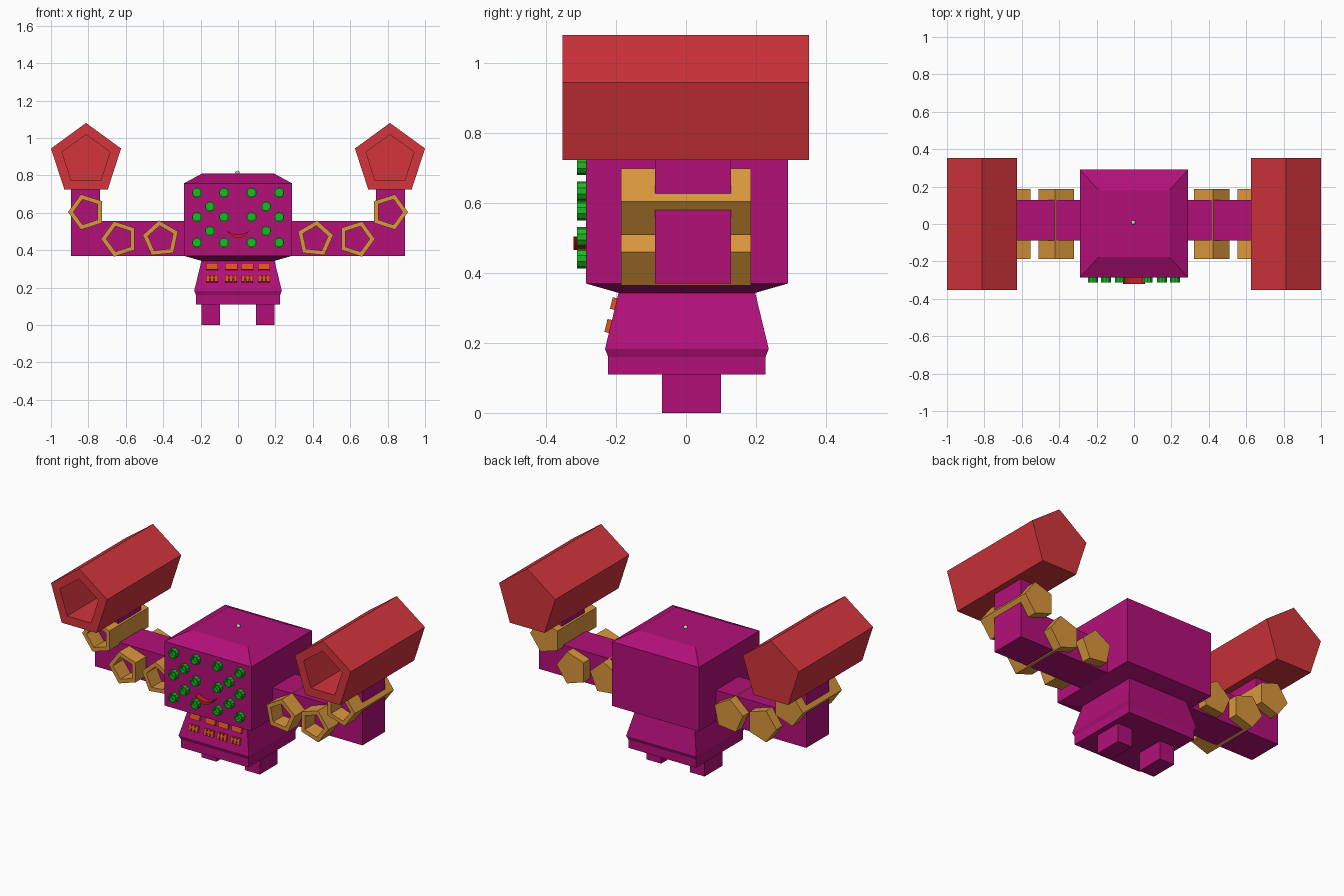
import bpy, bmesh
from math import sin, cos, pi, radians, atan2

if "Cube" in bpy.data.objects:
    bpy.data.objects.remove(bpy.data.objects["Cube"])


def material(name, rgb):
    m = bpy.data.materials.new(name)
    m.diffuse_color = (*rgb, 1)
    m.use_nodes = True
    m.node_tree.nodes["Principled BSDF"].inputs["Base Color"].default_value = m.diffuse_color
    return m


PURPLE = material("purple", (0.45, 0.005, 0.19))
RED = material("red", (0.65, 0.035, 0.045))
OCHRE = material("ochre", (0.70, 0.31, 0.045))
GREEN = material("green", (0.01, 0.50, 0.015))
ORANGE = material("orange", (0.75, 0.09, 0.015))
SMILE = material("smile_red", (0.60, 0.015, 0.015))


def build(name, rings, mat):
    """Skin a list of equal-length vertex rings and cap both ends."""
    bm = bmesh.new()
    loops = [[bm.verts.new(p) for p in ring] for ring in rings]
    n = len(loops[0])
    for a, b in zip(loops, loops[1:]):
        for i in range(n):
            j = (i + 1) % n
            bm.faces.new((a[i], a[j], b[j], b[i]))
    bm.faces.new(loops[0][::-1])
    bm.faces.new(loops[-1])
    bmesh.ops.recalc_face_normals(bm, faces=bm.faces)
    me = bpy.data.meshes.new(name)
    bm.to_mesh(me)
    bm.free()
    me.materials.append(mat)
    ob = bpy.data.objects.new(name, me)
    bpy.context.collection.objects.link(ob)
    return ob


def stack(name, levels, mat, cx=0, cy=0.0025):
    """Rectangular sections (half x, half y, z) stacked upwards."""
    return build(name, [[(cx + sx * hx, cy + sy * hy, z)
                         for sx, sy in ((-1, -1), (1, -1), (1, 1), (-1, 1))]
                        for hx, hy, z in levels], mat)


def extrude(name, profile, y0, y1, mat):
    return build(name, [[(x, y, z) for x, z in profile] for y in (y0, y1)], mat)


def barrel(name, n, x, z, R, r, y0, y1, floor, angle, mat):
    """Prism along y with a pocket in its front end."""
    def ring(rad, y):
        return [(x + rad * cos(angle + 2 * pi * i / n), y,
                 z + rad * sin(angle + 2 * pi * i / n)) for i in range(n)]
    return build(name, [ring(R, y1), ring(R, y0), ring(r, y0), ring(r, floor)], mat)


# Head and torso
stack("head", [(0.195, 0.195, 0.343), (0.29, 0.289, 0.37),
               (0.29, 0.289, 0.757), (0.19, 0.18, 0.811)], PURPLE)
stack("torso", [(0.225, 0.225, 0.11), (0.225, 0.225, 0.16),
                (0.234, 0.234, 0.183), (0.195, 0.195, 0.345)], PURPLE)

# Legs, arms, arm barrels and cannons on both sides
for s, side in ((-1, "left"), (1, "right")):
    stack(side + "_leg", [(0.049, 0.084, 0), (0.049, 0.084, 0.112)],
          PURPLE, s * 0.145, 0.0155)
    elbow = [(0.28, 0.37), (0.892, 0.37), (0.892, 0.73),
             (0.738, 0.73), (0.738, 0.557), (0.28, 0.557)]
    extrude(side + "_arm", [(s * x, z) for x, z in elbow], -0.088, 0.128, PURPLE)
    for k, (x, z, a) in enumerate(((0.412, 0.46, 84), (0.633, 0.46, 0), (0.809, 0.604, 0))):
        a = radians(a) if s > 0 else pi - radians(a)
        barrel(f"{side}_arm_barrel_{k}", 5, s * x, z, 0.1, 0.071,
               -0.186, 0.186, -0.02, a, OCHRE)
    barrel(side + "_cannon", 5, s * 0.8125, 0.883, 0.197, 0.135,
           -0.353, 0.352, 0.20, pi / 2, RED)

# Green face studs
outer, inner = (-0.22, -0.075, 0.072, 0.22), (-0.15, 0.15)
for row, (z, xs) in enumerate(((0.708, outer), (0.634, inner), (0.578, outer),
                               (0.503, inner), (0.441, outer))):
    for col, x in enumerate(xs):
        barrel(f"face_stud_{row}_{col}", 10, x, z, 0.028, 0.021,
               -0.312, -0.28, -0.287, pi / 10, GREEN)

# Smiling mouth: crescent between two arcs
steps = 10
ts = [-1 + 2 * i / steps for i in range(steps + 1)]
low = [(0.06 * t, 0.465 + 0.037 * t * t) for t in ts]
high = [(0.06 * t, 0.483 + 0.021 * t * t) for t in reversed(ts)]
extrude("mouth", low + high, -0.321, -0.28, SMILE)

# Orange controls lying on the sloped torso front
tilt = atan2(0.039, 0.162)


def panel(name, x, z, w, h):
    y = -0.2315 + (z - 0.183) * 0.039 / 0.162
    ob = stack(name, [(w / 2, 0.013, -h / 2), (w / 2, 0.013, h / 2)], ORANGE, 0, 0)
    ob.location = (x, y, z)
    ob.rotation_euler.x = -tilt


for k, x in enumerate((-0.139, -0.037, 0.05, 0.139)):
    panel(f"button_{k}", x, 0.311, 0.066, 0.034)
    for j in (-1, 0, 1):
        panel(f"switch_{k}_{j + 1}", x + j * 0.023, 0.247, 0.017, 0.038)
    panel(f"switch_bar_{k}", x, 0.250, 0.06, 0.010)

# Small ball on top of the head
bpy.ops.mesh.primitive_uv_sphere_add(segments=16, ring_count=8, radius=0.012,
                                     location=(-0.003, 0.008, 0.813))
bpy.context.object.name = "antenna_ball"
bpy.ops.object.shade_smooth_by_angle()
